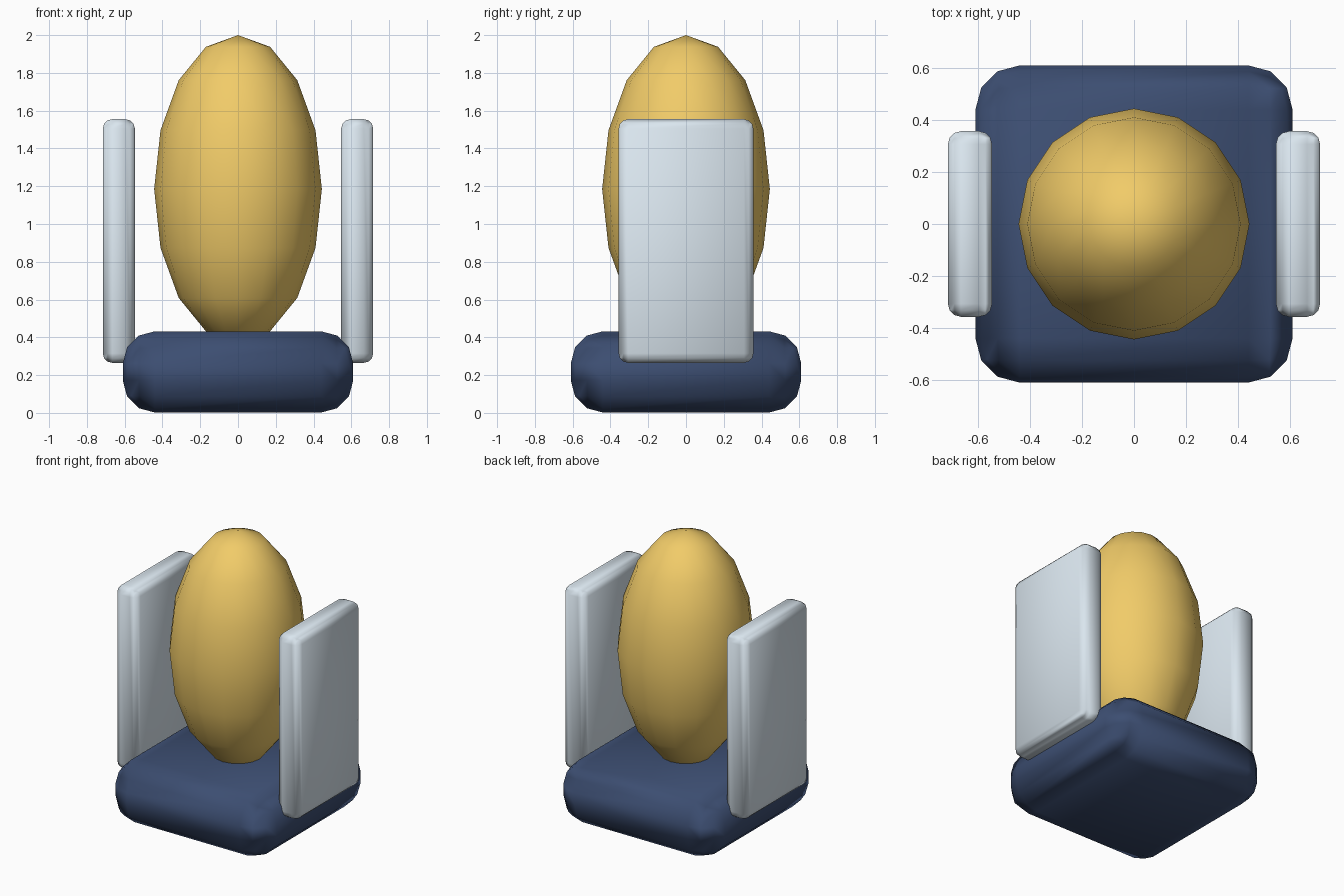
import bpy
import math

if "Cube" in bpy.data.objects:
    bpy.data.objects.remove(bpy.data.objects["Cube"])


def paint(obj, name, rgb):
    mat = bpy.data.materials.get(name) or bpy.data.materials.new(name)
    mat.diffuse_color = (*rgb, 1)
    mat.use_nodes = True
    mat.node_tree.nodes["Principled BSDF"].inputs["Base Color"].default_value = mat.diffuse_color
    obj.data.materials.append(mat)


def smooth(obj):
    bpy.ops.object.select_all(action='DESELECT')
    obj.select_set(True)
    bpy.context.view_layer.objects.active = obj
    bpy.ops.object.shade_smooth_by_angle(angle=math.radians(60))


def rounded_box(name, size, centre, radius, colour):
    bpy.ops.mesh.primitive_cube_add(size=1, location=centre)
    obj = bpy.context.object
    obj.name = name
    obj.scale = size
    bpy.ops.object.transform_apply(location=False, rotation=False, scale=True)
    bevel = obj.modifiers.new("rounding", 'BEVEL')
    bevel.width = radius
    bevel.segments = 3
    bevel.harden_normals = True
    bpy.ops.object.modifier_apply(modifier=bevel.name)
    paint(obj, *colour)
    smooth(obj)
    return obj


navy = ("navy", (0.045, 0.075, 0.165))
gold = ("gold", (0.88, 0.60, 0.14))
pale = ("pale_grey", (0.70, 0.79, 0.86))

# Rounded square base
rounded_box("base", (1.22, 1.22, 0.43), (0, 0, 0.217), 0.17, navy)

# Egg-shaped body, sunk into the base
bpy.ops.mesh.primitive_uv_sphere_add(segments=16, ring_count=8, radius=1,
                                     location=(0, 0, 1.185))
body = bpy.context.object
body.name = "body"
body.scale = (0.444, 0.444, 0.815)
bpy.ops.object.transform_apply(location=False, rotation=False, scale=True)
paint(body, *gold)
smooth(body)

# Upright side panels
for side, label in ((-1, "left"), (1, "right")):
    rounded_box(label + "_panel", (0.17, 0.714, 1.29),
                (side * 0.631, 0, 0.91), 0.05, pale)
